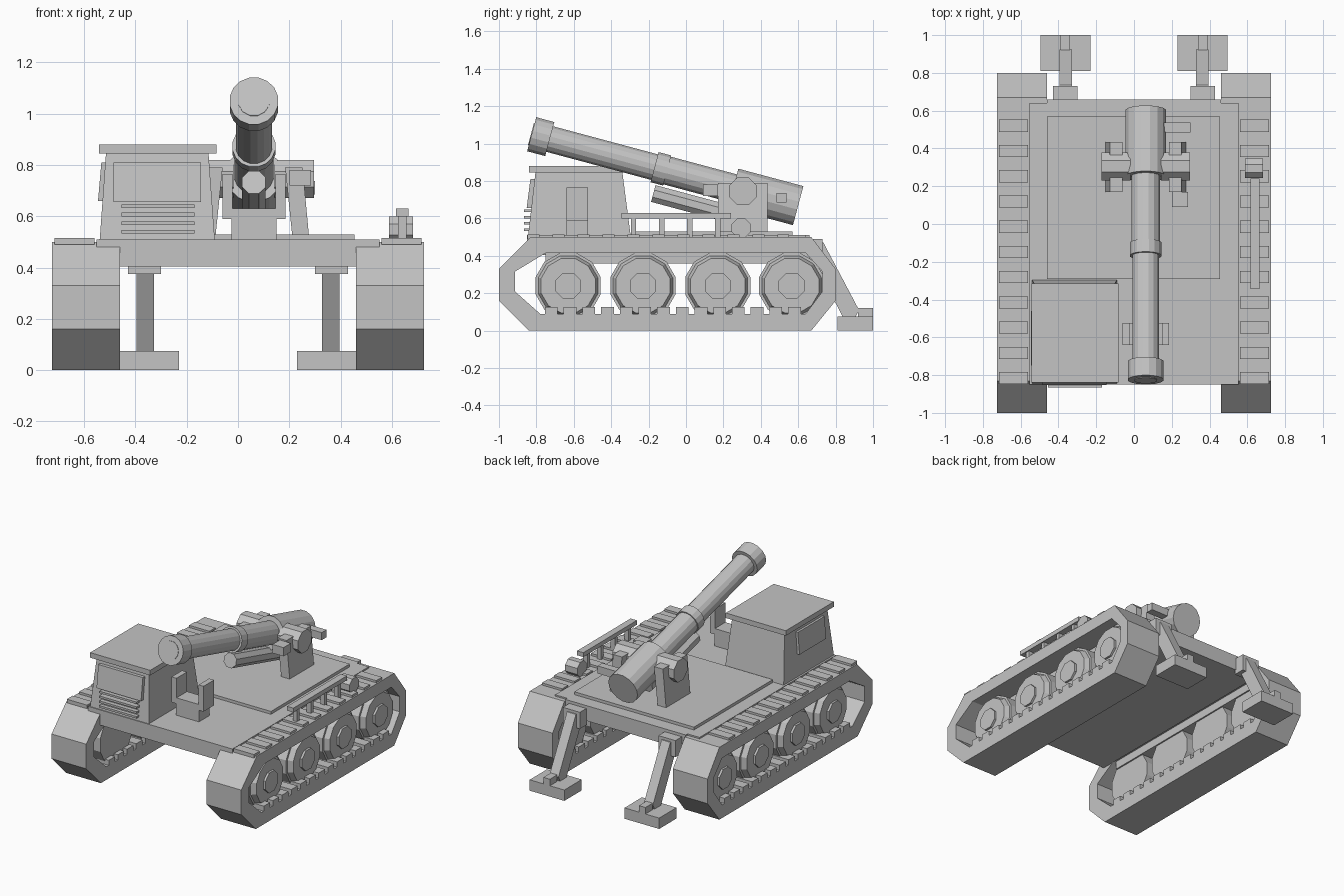
import bpy, bmesh, math
from mathutils import Matrix, Vector

if "Cube" in bpy.data.objects:
    bpy.data.objects.remove(bpy.data.objects["Cube"])

grey = bpy.data.materials.new("plain grey")
grey.diffuse_color = (0.55, 0.55, 0.55, 1)
grey.use_nodes = True
grey.node_tree.nodes["Principled BSDF"].inputs["Base Color"].default_value = grey.diffuse_color


def finish(name, bm):
    bmesh.ops.recalc_face_normals(bm, faces=bm.faces[:])
    me = bpy.data.meshes.new(name)
    bm.to_mesh(me)
    bm.free()
    me.materials.append(grey)
    ob = bpy.data.objects.new(name, me)
    bpy.context.collection.objects.link(ob)
    return ob


def box(name, x, y, z, top_x=None, top_y=None):
    """Box from ranges; optional different x / y ranges at the top."""
    tx, ty = top_x or x, top_y or y
    bm = bmesh.new()
    bmesh.ops.create_cube(bm, size=1)
    for v in bm.verts:
        up = v.co.z > 0
        rx, ry = (tx, ty) if up else (x, y)
        v.co = (rx[v.co.x > 0], ry[v.co.y > 0], z[up])
    return finish(name, bm)


def rod(name, a, b, r1, r2=None, sides=16):
    """Cylinder or cone between two points."""
    a, b = Vector(a), Vector(b)
    d = b - a
    bm = bmesh.new()
    bmesh.ops.create_cone(bm, cap_ends=True, segments=sides, radius1=r1,
                          radius2=r1 if r2 is None else r2, depth=d.length)
    rot = d.to_track_quat('Z', 'Y').to_matrix().to_4x4()
    bm.transform(Matrix.Translation((a + b) / 2) @ rot
                 @ Matrix.Rotation(math.pi / sides, 4, 'Z'))
    return finish(name, bm)


def side_profile(name, pts, x0, x1):
    """Extrude a (y, z) outline along x."""
    bm = bmesh.new()
    f = bm.faces.new([bm.verts.new((x0, y, z)) for y, z in pts])
    ext = bmesh.ops.extrude_face_region(bm, geom=[f])
    for v in ext['geom']:
        if isinstance(v, bmesh.types.BMVert):
            v.co.x = x1
    return finish(name, bm)


def span(s, a, b):
    return tuple(sorted((s * a, s * b)))


# Track loop: outer and inner outlines bridged into a hollow band
OUTER = [(-.84, 0), (-1, .16), (-1, .33), (-.83, .5),
         (.67, .5), (.8, .33), (.8, .16), (.67, 0)]
INNER = [(-.78, .09), (-.915, .21), (-.915, .315), (-.75, .415),
         (.64, .415), (.73, .315), (.73, .21), (.64, .09)]


def track(name, x0, x1):
    bm = bmesh.new()
    rings = [[bm.verts.new((x, y, z)) for y, z in pts]
             for x, pts in ((x0, OUTER), (x1, OUTER), (x1, INNER), (x0, INNER))]
    for k in range(4):
        p, q = rings[k], rings[(k + 1) % 4]
        for i in range(8):
            j = (i + 1) % 8
            bm.faces.new((p[i], p[j], q[j], q[i]))
    return finish(name, bm)


for s, side in ((-1, "left"), (1, "right")):
    track(side + "_track", *span(s, .46, .725))
    # Tread bars on top and teeth on the lower run
    for i in range(11):
        y = .52 - .1336 * i
        box(side + "_tread_bar", span(s, .56, .715), (y - .032, y + .032), (.49, .515))
    for i in range(14):
        y = -.72 + .1 * i
        box(side + "_track_tooth", span(s, .46, .725), (y - .034, y + .034), (.08, .125))
    box(side + "_axle_beam", span(s, .48, .57), (-.75, .66), (.36, .42))
    # Road wheels with hubs
    for y in (-.63, -.23, .17, .565):
        rod(side + "_wheel", (s * .49, y, .24), (s * .65, y, .24), .18, sides=12)
        rod(side + "_wheel_face", (s * .65, y, .24), (s * .685, y, .24), .165, .15, 12)
        rod(side + "_wheel_hub", (s * .685, y, .24), (s * .7, y, .24), .075, sides=8)
    # Rear spade: hinge, leg and foot
    box(side + "_spade_hinge", span(s, .3, .43), (.65, .73), (.375, .49))
    side_profile(side + "_spade_leg",
                 [(.69, .48), (.735, .47), (.925, .11), (.9, .06), (.84, .07), (.68, .38)],
                 s * .327, s * .395)
    box(side + "_spade_foot", span(s, .23, .495), (.81, 1), (0, .075))
    box(side + "_spade_lug", span(s, .34, .39), (.92, 1), (.075, .12))

# Hull and deck
box("hull", (-.46, .46), (-.85, .66), (.405, .51))
box("hull_fender", (-.552, .552), (-.85, .64), (.475, .51))
box("raised_deck", (-.46, .455), (-.29, .57), (.5, .53))

# Cabin with roof, windscreen, grille and side window
box("cabin", (-.54, -.09), (-.845, -.295), (.5, .845), (-.515, -.115), (-.805, -.34))
box("cabin_roof", (-.542, -.083), (-.84, -.315), (.845, .88))
box("windscreen", (-.485, -.145), (-.852, -.82), (.655, .81), None, (-.832, -.79))
for z in (.54, .573, .607, .64):
    box("grille_slat", (-.455, -.17), (-.865, -.81), (z - .007, z + .007))
box("cabin_side_window", (-.546, -.5), (-.75, -.46), (.66, .81), (-.533, -.5))

# Barrel travel lock
box("travel_lock_base", (-.025, .15), (-.64, -.525), (.5, .63))
for x in ((-.06, -.022), (.147, .185)):
    box("travel_lock_arm", x, (-.64, -.525), (.59, .765))

# Gun along a tilted axis, distances measured from the muzzle
GX = .062
TILT = math.radians(15)


def along(t, drop=0):
    return (GX, -.825 + t * math.cos(TILT) - drop * math.sin(TILT),
            1.05 - t * math.sin(TILT) - drop * math.cos(TILT))


rod("barrel_front", along(.05), along(.75), .072)
rod("barrel_rear", along(.7), along(1.2), .078)
rod("barrel_collar", along(.68), along(.75), .085)
rod("muzzle_cap", along(0), along(.1), .096)
rod("muzzle_disc", along(-.004), along(.02), .062, sides=12)
rod("breech", along(1.115), along(1.475), .11)
rod("recoil_cylinder", along(.71, .138), along(1.25, .138), .05, sides=8)

# Leaning gun mounts with trunnions
for s, side in ((-1, "left"), (1, "right")):
    box(side + "_gun_mount", span(s, .15, .215), (.17, .435), (.52, .79),
        span(s, .122, .19)).location.x = GX
    rod(side + "_trunnion", (GX + s * .08, .305, .745), (GX + s * .235, .305, .745),
        .08, sides=8)

# Sights beside the gun
box("sight_box", (.2, .285), (.09, .17), (.72, .78))
box("breech_handle", (.15, .3), (.485, .537), (.685, .737))

# Stowage rail and roller on the right track
box("stowage_rail", (.617, .665), (-.345, .24), (.6, .63))
for y in (-.28, -.13, .02, .17):
    box("rail_post", (.625, .657), (y - .014, y + .014), (.5, .605))
rod("rail_roller", (.588, .295, .548), (.682, .295, .548), .055, sides=8)
